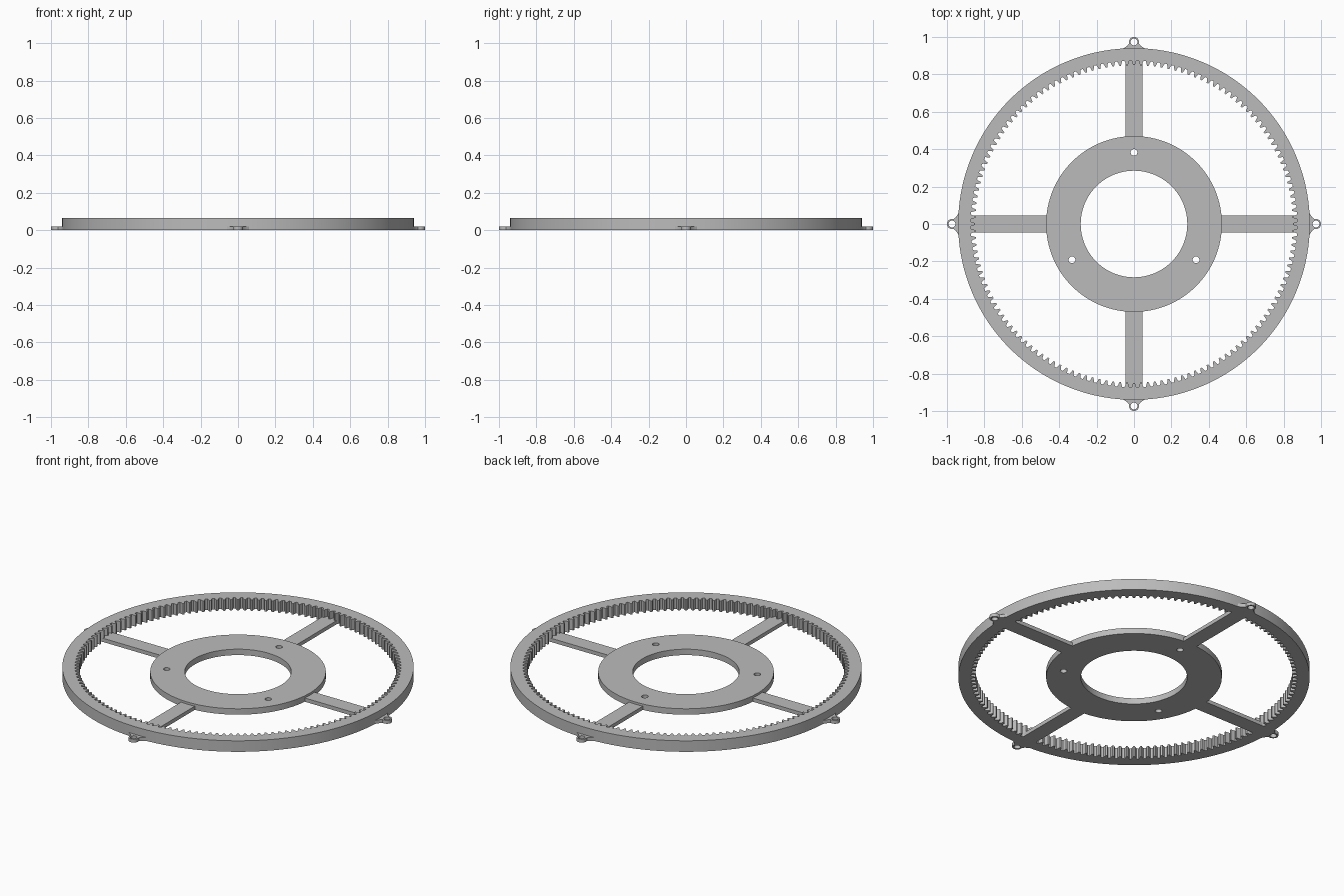
import bpy
import bmesh
from math import sin, cos, pi, radians

cube = bpy.data.objects.get("Cube")
if cube:
    bpy.data.objects.remove(cube, do_unlink=True)

grey = bpy.data.materials.new("plain grey")
grey.use_nodes = True
colour = (0.5, 0.5, 0.5, 1)
grey.diffuse_color = colour
grey.node_tree.nodes["Principled BSDF"].inputs["Base Color"].default_value = colour


def polar(r, a):
    return (r * cos(a), r * sin(a))


def circle(r, n, cx=0, cy=0):
    return [(cx + r * cos(2 * pi * i / n), cy + r * sin(2 * pi * i / n)) for i in range(n)]


def plate(name, loops, height, angle=0):
    """Flat plate from an outline and its holes, standing on the ground."""
    curve = bpy.data.curves.new(name, "CURVE")
    curve.dimensions = "2D"
    curve.fill_mode = "BOTH"
    curve.extrude = height / 2
    for loop in loops:
        spline = curve.splines.new("POLY")
        spline.points.add(len(loop) - 1)
        for point, (x, y) in zip(spline.points, loop):
            point.co = (x, y, 0, 1)
        spline.use_cyclic_u = True
    obj = bpy.data.objects.new(name, curve)
    bpy.context.collection.objects.link(obj)
    obj.location.z = height / 2
    obj.rotation_euler.z = angle
    bpy.ops.object.select_all(action="DESELECT")
    obj.select_set(True)
    bpy.context.view_layer.objects.active = obj
    bpy.ops.object.convert(target="MESH")
    obj = bpy.context.object
    bm = bmesh.new()
    bm.from_mesh(obj.data)
    bmesh.ops.remove_doubles(bm, verts=bm.verts, dist=0.0001)
    bmesh.ops.recalc_face_normals(bm, faces=bm.faces)
    bm.to_mesh(obj.data)
    bm.free()
    obj.data.materials.clear()
    obj.data.materials.append(grey)
    bpy.ops.object.shade_smooth_by_angle(angle=radians(25))
    return obj


# Ring with inward gear teeth
teeth = 144
pitch = 2 * pi / teeth
tooth = [(-0.34, 0.873), (-0.22, 0.862), (-0.12, 0.849),
         (0.12, 0.849), (0.22, 0.862), (0.34, 0.873)]
gear = [polar(r, (i + f) * pitch) for i in range(teeth) for f, r in tooth]
plate("gear_ring", [circle(0.94, 192), gear], 0.065)

# Central hub with bore and three screw holes
holes = [circle(0.018, 24, *polar(0.383, radians(a))) for a in (90, 210, 330)]
plate("hub", [circle(0.47, 128), circle(0.285, 96)] + holes, 0.035)

# Mounting lug outline: concave flare into a rounded eye
eye, eye_r = 0.973, 0.027
flare = [(0.925, -0.075), (0.937, -0.062), (0.943, -0.05), (0.952, -0.037), (0.963, -0.027)]
tip = [(eye + eye_r * cos(a), eye_r * sin(a))
       for a in [radians(-80 + 10 * i) for i in range(17)]]
lug = flare + tip + [(x, -y) for x, y in reversed(flare)]

# Four spokes and four lugs
spoke = [(0.46, -0.045), (0.88, -0.045), (0.88, 0.045), (0.46, 0.045)]
for i, side in enumerate(("left", "back", "right", "front")):
    plate(side + "_spoke", [spoke], 0.022, i * pi / 2)
    plate(side + "_lug", [lug, circle(0.018, 24, eye)], 0.02, i * pi / 2)
